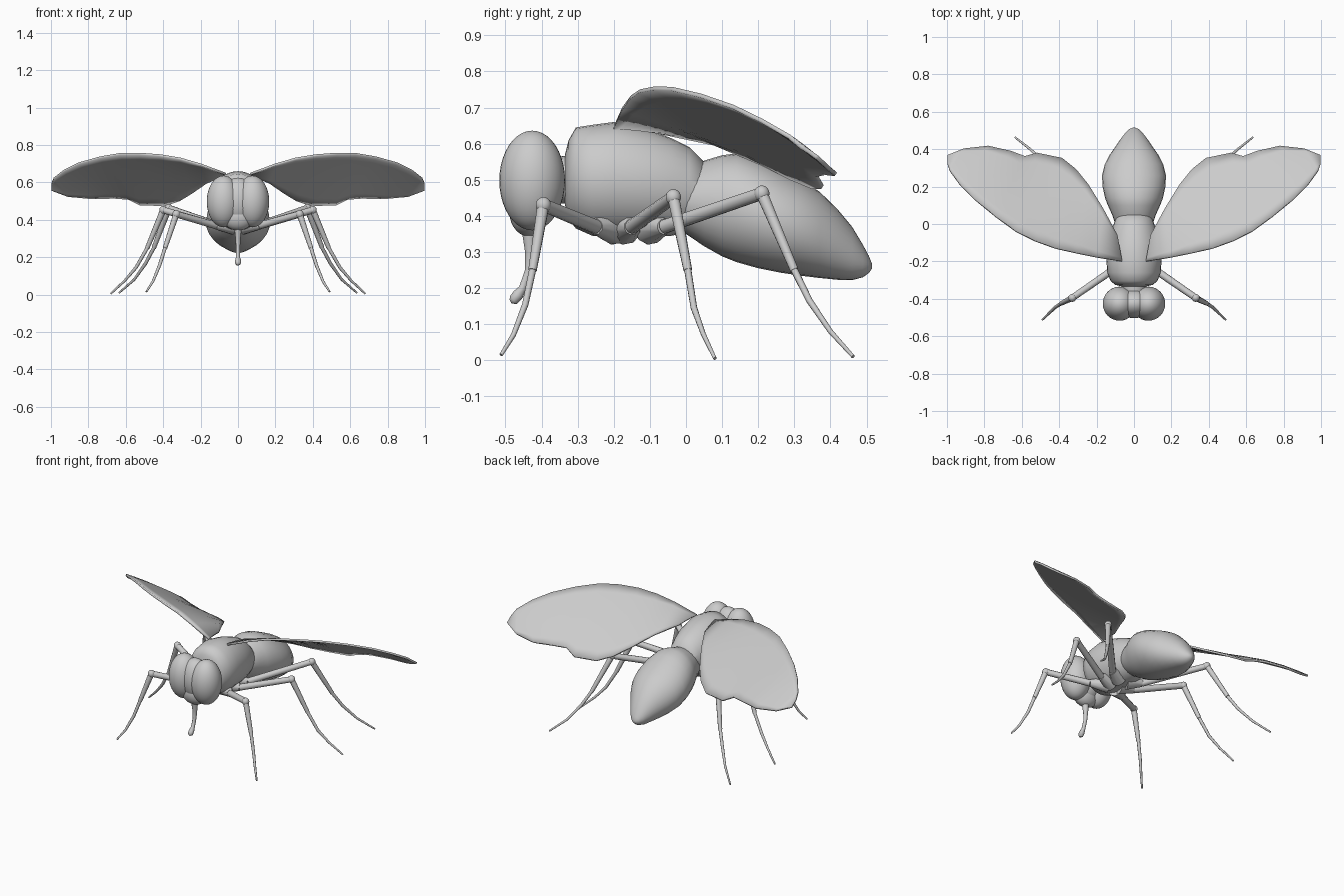
import bpy, bmesh, math
from mathutils import Vector

if "Cube" in bpy.data.objects:
    bpy.data.objects.remove(bpy.data.objects["Cube"])


def finish(name, bm, angle=50):
    bmesh.ops.recalc_face_normals(bm, faces=bm.faces)
    me = bpy.data.meshes.new(name)
    bm.to_mesh(me)
    bm.free()
    ob = bpy.data.objects.new(name, me)
    bpy.context.collection.objects.link(ob)
    bpy.ops.object.select_all(action='DESELECT')
    ob.select_set(True)
    bpy.context.view_layer.objects.active = ob
    bpy.ops.object.shade_smooth_by_angle(angle=math.radians(angle))
    return ob


def skin(bm, rings, closed=True):
    n = len(rings[0])
    for a, b in zip(rings, rings[1:]):
        for i in range(n if closed else n - 1):
            j = (i + 1) % n
            bm.faces.new((a[i], a[j], b[j], b[i]))
    if closed:
        bm.faces.new(rings[0])
        bm.faces.new(rings[-1])


def body(name, stations, n=28, subdiv=1):
    """Loft of ellipses along y: (y, top z, bottom z, half width)."""
    bm = bmesh.new()
    rings = []
    for y, top, bot, w in stations:
        c, r = (top + bot) / 2, (top - bot) / 2
        rings.append([bm.verts.new((w * math.cos(2 * math.pi * i / n), y,
                                    c + r * math.sin(2 * math.pi * i / n))) for i in range(n)])
    skin(bm, rings)
    return finish(name, bm, 60)


def ellipsoid(name, loc, rad):
    bm = bmesh.new()
    bmesh.ops.create_uvsphere(bm, u_segments=32, v_segments=20, radius=1)
    for v in bm.verts:
        v.co = Vector(loc) + Vector([a * b for a, b in zip(v.co, rad)])
    return finish(name, bm)


def tube(name, pts, n=10):
    """Tapered round tube through (x, y, z, radius) points."""
    bm = bmesh.new()
    co = [Vector(p[:3]) for p in pts]
    rings = []
    for k, p in enumerate(pts):
        d = Vector((0, 0, 0))
        if k > 0:
            d += (co[k] - co[k - 1]).normalized()
        if k < len(pts) - 1:
            d += (co[k + 1] - co[k]).normalized()
        d.normalize()
        u = d.cross(Vector((0.5, -0.85, 0.1))).normalized()
        if rings and u.dot(last) < 0:
            u = -u
        last = u
        v = d.cross(u)
        rings.append([bm.verts.new(co[k] + p[3] * (u * math.cos(2 * math.pi * i / n)
                                                   + v * math.sin(2 * math.pi * i / n))) for i in range(n)])
    skin(bm, rings)
    return finish(name, bm)


# Thorax and abdomen
body("thorax", [(-.335, .57, .43, .06), (-.325, .61, .39, .1), (-.305, .645, .365, .125),
                (-.26, .652, .345, .143), (-.2, .66, .34, .147), (-.1, .637, .342, .138),
                (-.04, .615, .345, .122), (.01, .59, .355, .105), (.06, .54, .38, .085)])
body("abdomen", [(-.05, .5, .38, .07), (0, .53, .35, .1), (.05, .553, .316, .117), (.1, .568, .288, .14),
                 (.14, .573, .272, .155), (.2, .555, .255, .168), (.26, .527, .243, .171),
                 (.32, .498, .234, .156), (.37, .467, .228, .13), (.42, .418, .223, .095),
                 (.46, .37, .222, .068), (.49, .32, .23, .044), (.507, .288, .242, .025),
                 (.515, .268, .254, .008)])

# Head, eyes and face
ellipsoid("head", (0, -.425, .5), (.1, .078, .125))
ellipsoid("face", (0, -.435, .415), (.085, .055, .072))
for s, side in ((-1, "left"), (1, "right")):
    ellipsoid(side + "_eye", (s * .077, -.426, .498), (.09, .091, .138))
tube("neck", [(0, -.42, .5, .06), (0, -.3, .5, .07)])

# Proboscis with flared tip
tube("proboscis", [(0, -.435, .37, .022), (0, -.432, .3, .014), (0, -.435, .25, .011),
                   (0, -.452, .2, .011), (0, -.465, .182, .016), (0, -.478, .167, .015), (0, -.486, .163, .006)])

# Legs: hip, knee, shin end, then foot joints
legs = {
    "front": [(.03, -.2, .37), (.12, -.25, .37), (.33, -.395, .43), (.39, -.425, .25),
              (.42, -.445, .155), (.455, -.478, .07), (.49, -.512, .015)],
    "middle": [(.03, -.17, .37), (.12, -.15, .37), (.40, -.035, .452), (.485, .005, .25),
               (.545, .022, .145), (.605, .047, .075), (.68, .08, .005)],
    "hind": [(.03, -.1, .37), (.11, -.06, .37), (.37, .21, .462), (.45, .3, .25),
             (.495, .342, .165), (.555, .4, .08), (.635, .463, .01)],
}
for s, side in ((-1, "left"), (1, "right")):
    for key, path in legs.items():
        p = [(s * x, y, z) for x, y, z in path]
        tube(f"{side}_{key}_hip", [(*p[0], .05), (*p[1], .022)])
        tube(f"{side}_{key}_thigh", [(*p[1], .02), (*p[2], .018)])
        ellipsoid(f"{side}_{key}_knee", p[2], (.021, .021, .022))
        tube(f"{side}_{key}_shin", [(*p[2], .017), (*p[3], .012)])
        tube(f"{side}_{key}_foot", [(*q, r) for q, r in zip(p[3:], (.010, .009, .007, .005))])

# Wings: leading and trailing edges, filled across with a slight camber
lead = [(.065, -.2, .645), (.2, -.178, .695), (.31, -.155, .727), (.42, -.13, .745), (.53, -.09, .753),
        (.63, -.04, .752), (.74, .04, .733), (.85, .13, .702), (.93, .21, .663), (.985, .285, .62), (.997, .32, .59)]
trail = [(.09, -.06, .63), (.165, .08, .6), (.245, .21, .545), (.31, .29, .505), (.385, .35, .48),
         (.52, .378, .48), (.585, .36, .512), (.66, .388, .518), (.78, .415, .515), (.91, .4, .527), (.997, .365, .56)]
for s, side in ((-1, "left"), (1, "right")):
    bm = bmesh.new()
    rows = []
    for a, b in zip(lead, trail):
        a, b = Vector(a), Vector(b)
        row = []
        for k in range(9):
            t = k / 8
            q = a.lerp(b, t)
            q.z += .09 * (a - b).length * t * (1 - t)
            row.append(bm.verts.new((s * q.x, q.y, q.z)))
        rows.append(row)
    skin(bm, rows, closed=False)
    wing = finish(side + "_wing", bm)
    mod = wing.modifiers.new("thickness", 'SOLIDIFY')
    mod.thickness = .012
    mod.offset = 0
